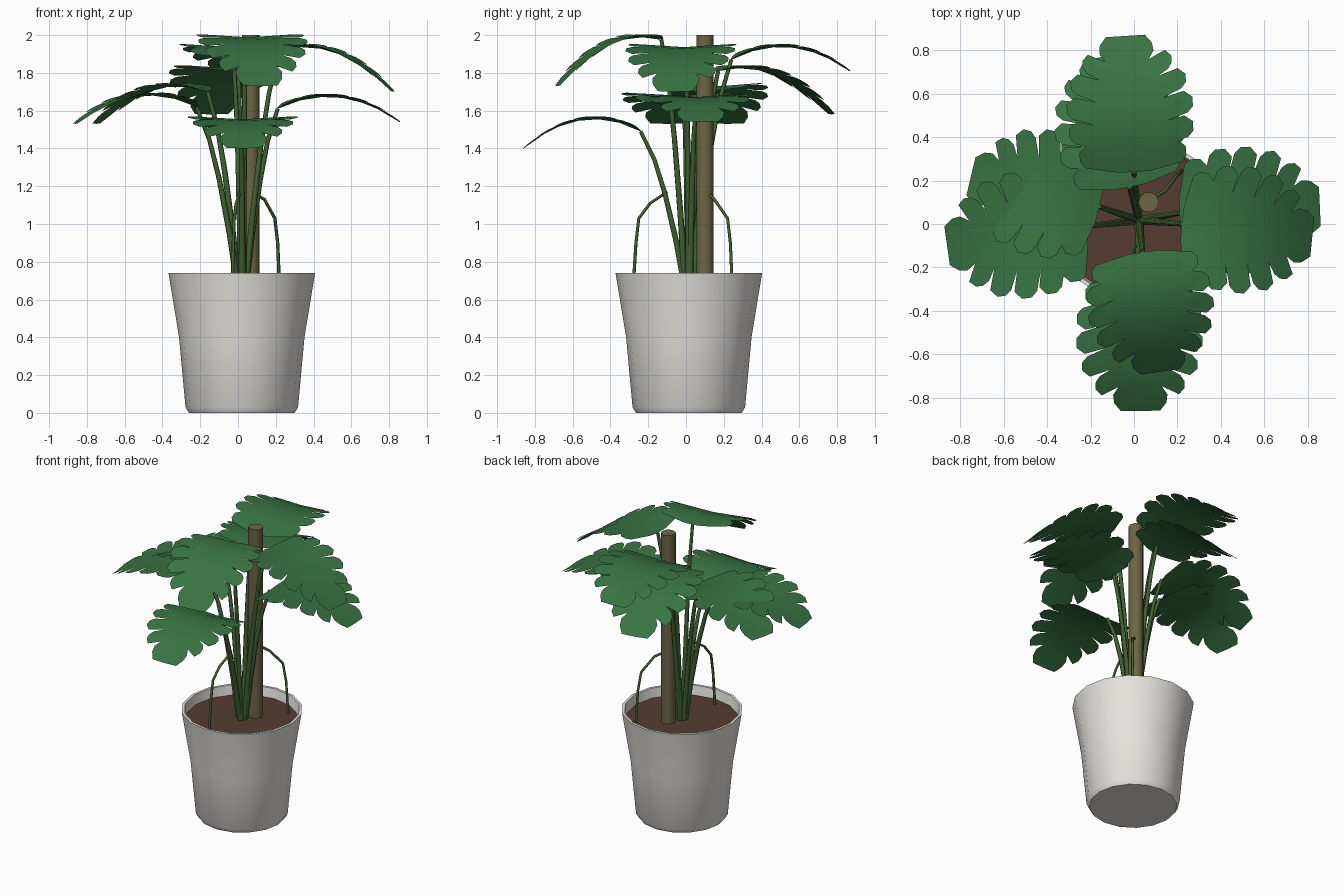
import bpy, bmesh, math
from mathutils import Vector

if "Cube" in bpy.data.objects:
    bpy.data.objects.remove(bpy.data.objects["Cube"])


def material(name, rgb):
    m = bpy.data.materials.new(name)
    m.diffuse_color = (*rgb, 1)
    m.use_nodes = True
    m.node_tree.nodes["Principled BSDF"].inputs["Base Color"].default_value = m.diffuse_color
    return m


POT = material("pot_white", (0.78, 0.77, 0.73))
SOIL = material("soil_brown", (0.09, 0.045, 0.03))
WOOD = material("pole_wood", (0.15, 0.13, 0.06))
STEM = material("stem_green", (0.05, 0.12, 0.03))
LEAF = material("leaf_green", (0.04, 0.17, 0.055))


def finish(bm, name, mat, angle=40):
    me = bpy.data.meshes.new(name)
    bm.to_mesh(me)
    bm.free()
    ob = bpy.data.objects.new(name, me)
    bpy.context.collection.objects.link(ob)
    me.materials.append(mat)
    bpy.ops.object.select_all(action='DESELECT')
    ob.select_set(True)
    bpy.context.view_layer.objects.active = ob
    bpy.ops.object.shade_smooth_by_angle(angle=math.radians(angle))
    return ob


def lathe(name, profile, centre, sides, mat):
    bm = bmesh.new()
    verts = [bm.verts.new((r, 0, z)) for r, z in profile]
    edges = [bm.edges.new(p) for p in zip(verts, verts[1:])]
    bmesh.ops.spin(bm, geom=verts + edges, cent=(0, 0, 0), axis=(0, 0, 1),
                   angle=math.tau, steps=sides)
    bmesh.ops.remove_doubles(bm, verts=bm.verts, dist=1e-4)
    bmesh.ops.recalc_face_normals(bm, faces=bm.faces)
    ob = finish(bm, name, mat)
    ob.location = (*centre, 0)
    return ob


def tube(name, points, r0, r1):
    cu = bpy.data.curves.new(name, 'CURVE')
    cu.dimensions = '3D'
    cu.bevel_depth = 1
    cu.bevel_resolution = 1
    cu.use_fill_caps = True
    sp = cu.splines.new('POLY')
    sp.points.add(len(points) - 1)
    for i, (pt, co) in enumerate(zip(sp.points, points)):
        pt.co = (*co, 1)
        pt.radius = r0 + (r1 - r0) * i / (len(points) - 1)
    cu.materials.append(STEM)
    ob = bpy.data.objects.new(name, cu)
    bpy.context.collection.objects.link(ob)


# Pot, soil and support pole
C = (0.02, 0.015)
lathe("pot", [(0, 0), (0.28, 0), (0.298, 0.03), (0.332, 0.4), (0.388, 0.74),
              (0.37, 0.74), (0.355, 0.65)], C, 16, POT)
lathe("soil", [(0, 0.675), (0.36, 0.675)], C, 16, SOIL)
lathe("support_pole", [(0, 0.66), (0.047, 0.66), (0.047, 2.0), (0, 2.0)],
      (0.067, 0.1), 10, WOOD)

# Lobe tips: inner position along leaf, outer position along leaf, half width
LOBES = [(0.06, 0.20, 0.245), (0.24, 0.38, 0.285), (0.42, 0.56, 0.29),
         (0.60, 0.73, 0.265), (0.75, 0.87, 0.205)]
MID = [0.0, 0.18, 0.36, 0.53, 0.69, 0.82, 1.0]       # midrib stations
NOTCH = [0.07, 0.15, 0.165, 0.155, 0.135, 0.10]      # half width at notches


def leaf(name, base, tip, rise):
    """Lobed blade arching from base to tip; rise is the mid-length height."""
    b, t = Vector(base), Vector(tip)
    run = (t - b).xy.to_3d()
    side = Vector((-run.y, run.x, 0)).normalized()
    drop = t.z - b.z
    curve = 2 * drop - 4 * rise
    slope = drop - curve
    bm = bmesh.new()

    def put(s, w):
        z = b.z + slope * s + curve * s * s + 0.07 * abs(w) * (1 - 0.5 * s)
        p = b + run * s + side * w
        return bm.verts.new((p.x, p.y, z))

    mid = [put(s, 0) for s in MID]
    for sg in (1, -1):
        notch = [put(s, sg * w) for s, w in zip(MID, NOTCH)]
        polys = []
        for i, (s0, s1, w) in enumerate(LOBES):
            outer = [put(s0 - 0.01, sg * w * 0.91), put(s0 + 0.035, sg * w),
                     put(s1 - 0.035, sg * w), put(s1 + 0.01, sg * w * 0.87)]
            polys.append([mid[i], mid[i + 1], notch[i + 1], notch[i]])
            polys.append([notch[i], notch[i + 1], *outer[::-1]])
        end = [put(0.88, sg * 0.125), put(0.94, sg * 0.12), put(1.0, sg * 0.09)]
        polys.append([mid[5], mid[6], end[2], end[1], end[0], notch[5]])
        for p in polys:
            bm.faces.new(p[::-1] if sg < 0 else p)
    bm.normal_update()
    if sum(f.normal.z for f in bm.faces) < 0:
        bmesh.ops.reverse_faces(bm, faces=bm.faces)
    finish(bm, name, LEAF, 60)


# Leaves: base, tip, height of the arch at mid length above the base
LEAVES = {
    "right_upper": ((0.22, 0.0, 1.92), (0.82, -0.06, 1.70), -0.015),
    "right_lower": ((0.21, 0.05, 1.61), (0.855, 0.08, 1.54), 0.06),
    "left_lower": ((-0.22, -0.01, 1.62), (-0.86, -0.1, 1.53), 0.055),
    "left_upper": ((-0.16, 0.08, 1.70), (-0.75, 0.22, 1.53), 0.01),
    "front_lower": ((0.02, -0.24, 1.49), (0.03, -0.86, 1.40), 0.06),
    "front_upper": ((0.04, -0.13, 1.975), (0.12, -0.68, 1.73), -0.025),
    "back_upper": ((0.0, 0.24, 1.87), (-0.04, 0.865, 1.81), 0.065),
    "back_lower": ((-0.02, 0.17, 1.81), (-0.14, 0.77, 1.58), -0.02),
}
for i, (name, (base, tip, rise)) in enumerate(LEAVES.items()):
    leaf("leaf_" + name, base, tip, rise)
    # Stem bowing out from the soil to the leaf base
    a = math.atan2(base[1], base[0])
    root = Vector((0.02 + 0.02 * math.cos(a), 0.015 + 0.02 * math.sin(a), 0.66))
    path = []
    for h, o in ((0, 0), (0.3, 0.2), (0.6, 0.45), (0.82, 0.69), (1, 1)):
        path.append((root.x + (base[0] - root.x) * o,
                     root.y + (base[1] - root.y) * o,
                     root.z + (base[2] - root.z) * h))
    tube("stem_" + name, path, 0.019, 0.011)

# Aerial roots drooping to the soil
tube("aerial_root_back", [(0.07, 0.11, 1.17), (0.14, 0.15, 1.13),
     (0.195, 0.22, 1.03), (0.21, 0.235, 0.9), (0.22, 0.245, 0.66)], 0.008, 0.009)
tube("aerial_root_front", [(0.01, -0.10, 1.17), (-0.01, -0.19, 1.11),
     (-0.02, -0.25, 1.03), (-0.025, -0.265, 0.9), (-0.03, -0.28, 0.66)], 0.008, 0.009)
